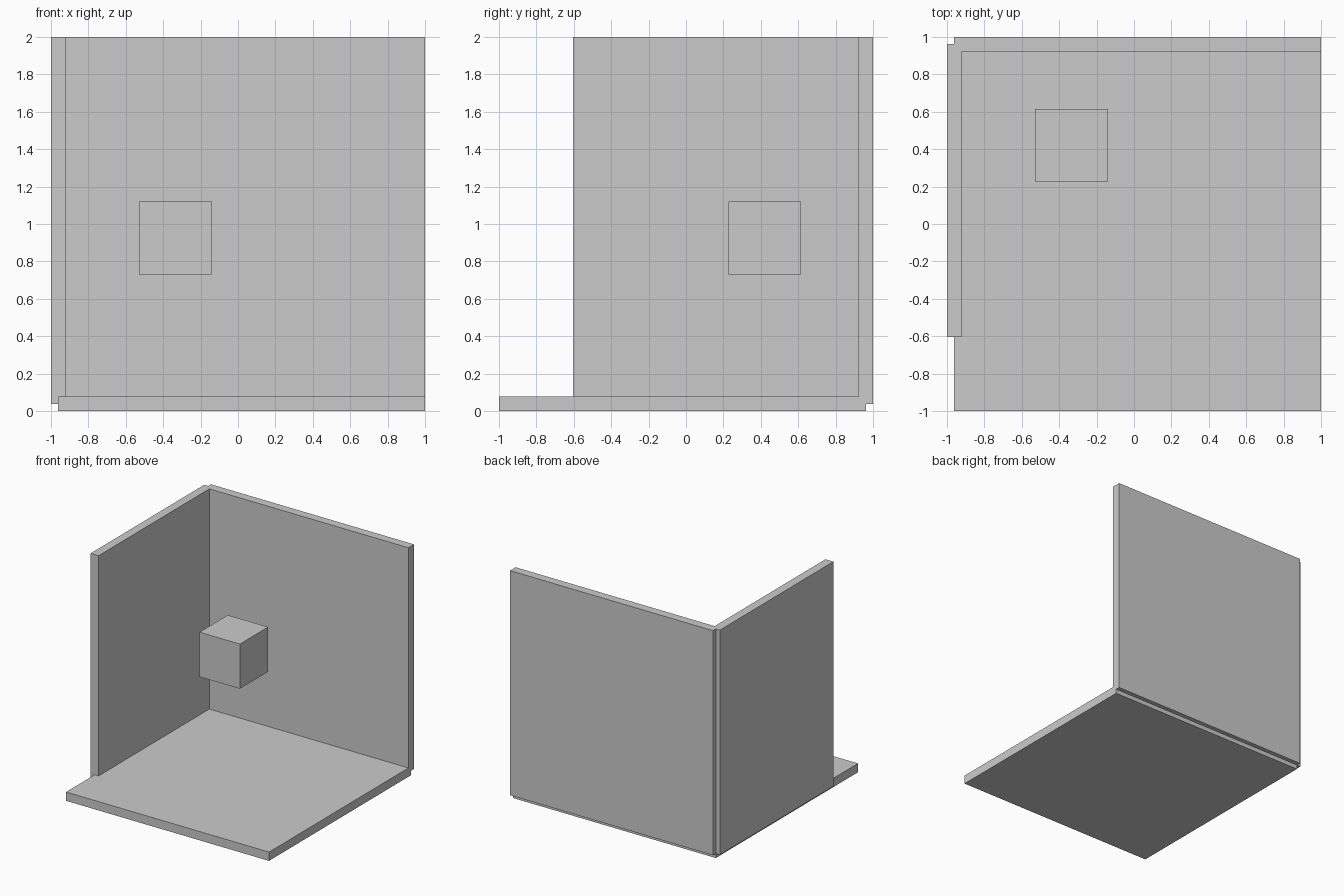
import bpy
import bmesh
from mathutils import Vector

if "Cube" in bpy.data.objects:
    bpy.data.objects.remove(bpy.data.objects["Cube"])


def box(name, low, high):
    """Axis-aligned box between two opposite corners."""
    low, high = Vector(low), Vector(high)
    bm = bmesh.new()
    bmesh.ops.create_cube(bm, size=1)
    bmesh.ops.scale(bm, vec=high - low, verts=bm.verts)
    mesh = bpy.data.meshes.new(name)
    bm.to_mesh(mesh)
    bm.free()
    obj = bpy.data.objects.new(name, mesh)
    obj.location = (low + high) / 2
    bpy.context.collection.objects.link(obj)
    return obj


T = 0.077         # slab thickness
M = 1 - T / 2     # slab mid-planes, where the slabs meet

# Room shell: floor and two walls, each running to its neighbour's mid-plane
box("floor", (-M, -1, 0), (1, M, T))
box("back_wall", (-M, 1 - T, T / 2), (1, 1, 2))
box("left_wall", (-1, -0.605, T / 2), (-1 + T, M, 2))

# Floating cube
box("cube", (-0.53, 0.226, 0.73), (-0.14, 0.616, 1.12))
